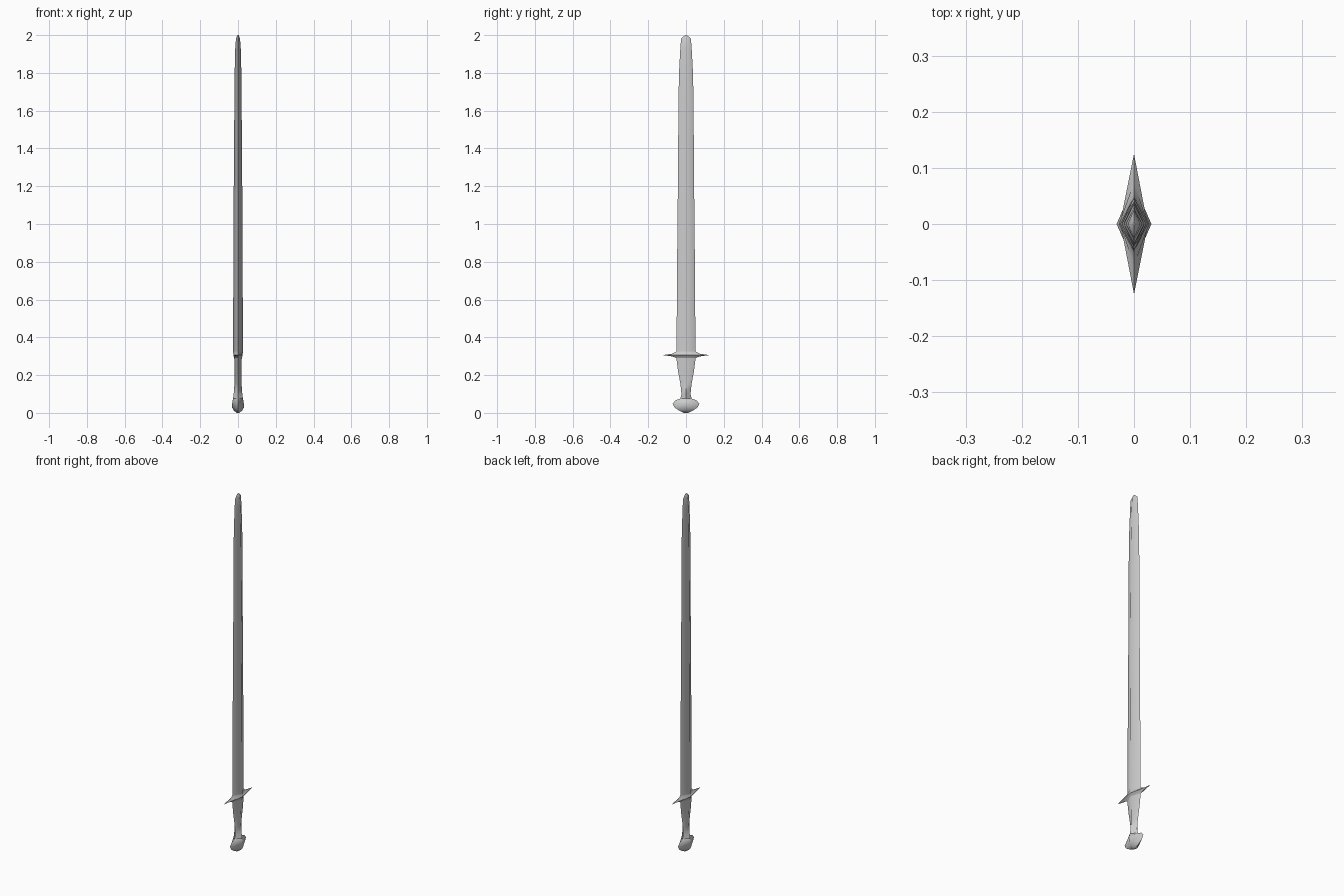
import bpy, bmesh, math

if "Cube" in bpy.data.objects:
    bpy.data.objects.remove(bpy.data.objects["Cube"])


def loft(name, rings, cap_bottom=False, cap_top=False):
    """Stack diamond cross-sections given as (z, half thickness x, half width y)."""
    bm = bmesh.new()
    loops = [[bm.verts.new(p) for p in ((x, 0, z), (0, y, z), (-x, 0, z), (0, -y, z))]
             for z, x, y in rings]
    for a, b in zip(loops, loops[1:]):
        for i in range(4):
            j = (i + 1) % 4
            bm.faces.new((a[i], a[j], b[j], b[i]))
    if cap_bottom:
        bm.faces.new(loops[0][::-1])
    if cap_top:
        bm.faces.new(loops[-1])
    mesh = bpy.data.meshes.new(name)
    bm.to_mesh(mesh)
    bm.free()
    obj = bpy.data.objects.new(name, mesh)
    bpy.context.collection.objects.link(obj)
    bpy.ops.object.select_all(action='DESELECT')
    obj.select_set(True)
    bpy.context.view_layer.objects.active = obj
    bpy.ops.object.shade_smooth_by_angle(angle=math.radians(60))
    return obj


# Flattened oval pommel, rising into the grip
pommel = loft("pommel", [(0, .006, .012), (.012, .022, .036), (.028, .031, .060),
                         (.048, .031, .071), (.066, .028, .056), (.076, .026, .030)],
              cap_bottom=True)

# Grip, widening towards the guard
grip = loft("grip", [(.076, .026, .030), (.10, .023, .024), (.15, .019, .029),
                     (.22, .018, .042), (.29, .020, .051)])

# Spiked cross guard
guard = loft("guard", [(.29, .020, .051), (.299, .023, .072), (.306, .024, .125),
                       (.313, .025, .074), (.325, .027, .051)])

# Long blade with a blunt, rounded tip
blade = loft("blade", [(.325, .027, .051), (.36, .026, .050), (.80, .0245, .047),
                       (1.30, .022, .042), (1.65, .019, .040), (1.80, .018, .037),
                       (1.93, .0145, .030), (1.98, .011, .026), (1.992, .007, .014),
                       (2.0, .002, .004)], cap_top=True)
